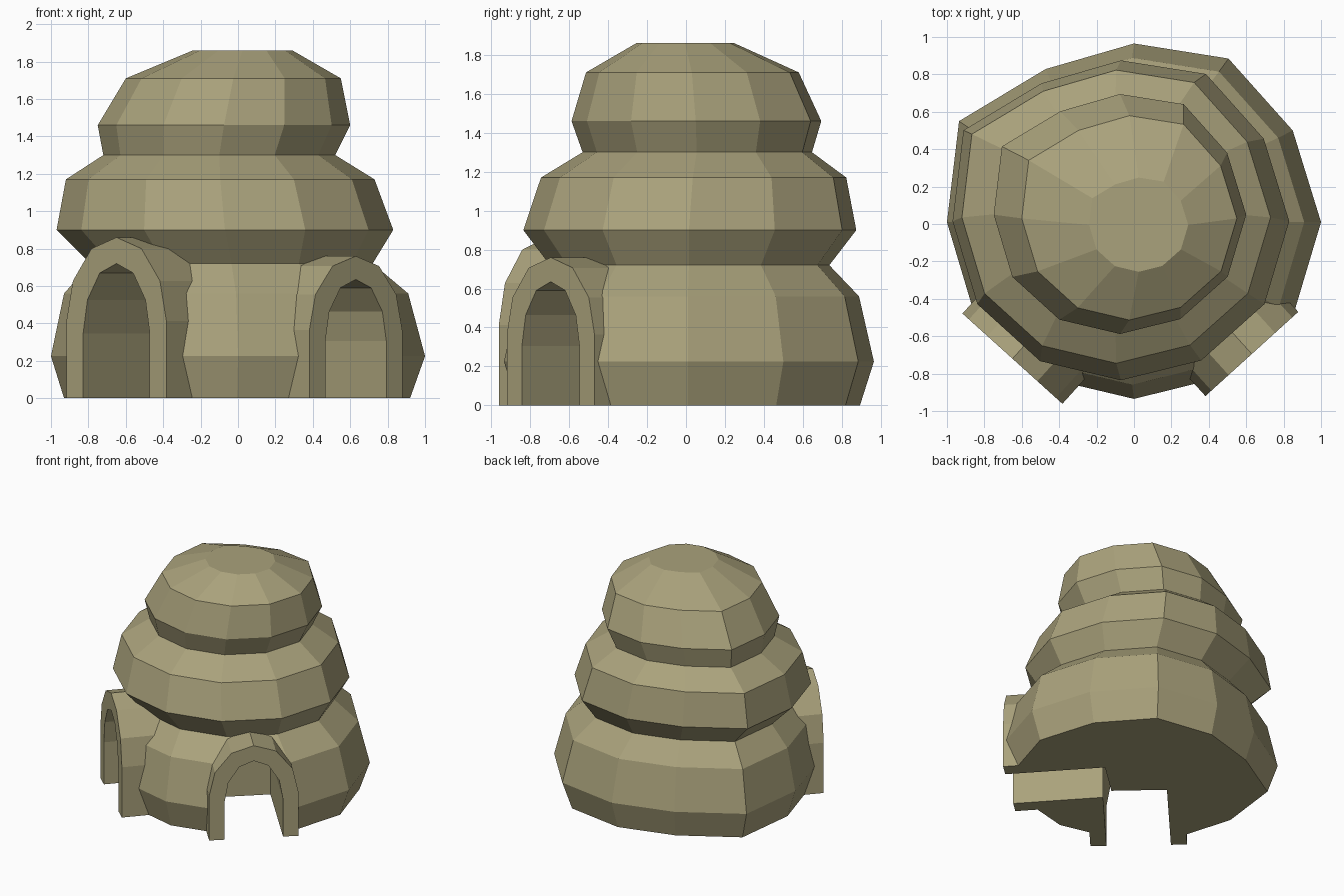
import bpy, bmesh
from math import sin, cos, radians, hypot
from mathutils import Vector

if "Cube" in bpy.data.objects:
    bpy.data.objects.remove(bpy.data.objects["Cube"])

clay = bpy.data.materials.new("clay")
clay.diffuse_color = (0.40, 0.36, 0.20, 1)
clay.use_nodes = True
clay.node_tree.nodes["Principled BSDF"].inputs["Base Color"].default_value = clay.diffuse_color


def make_object(name, bm):
    bmesh.ops.recalc_face_normals(bm, faces=bm.faces)
    mesh = bpy.data.meshes.new(name)
    bm.to_mesh(mesh)
    bm.free()
    obj = bpy.data.objects.new(name, mesh)
    obj.data.materials.append(clay)
    bpy.context.collection.objects.link(obj)
    return obj


def boolean(target, tool, operation):
    mod = target.modifiers.new(operation.lower(), 'BOOLEAN')
    mod.operation = operation
    mod.solver = 'EXACT'
    mod.object = tool
    bpy.context.view_layer.objects.active = target
    bpy.ops.object.modifier_apply(modifier=mod.name)
    bpy.data.objects.remove(tool)


# Stacked, slightly leaning tiers: (height, radius, centre x, centre y)
TIERS = [(0.00, 0.925, -0.005, 0.01), (0.225, 1.0, 0.0, 0.01),
         (0.56, 0.92, -0.01, 0.01), (0.72, 0.755, -0.035, 0.015),
         (0.90, 0.90, -0.07, 0.015), (1.17, 0.825, -0.095, 0.035),
         (1.30, 0.62, -0.10, 0.055), (1.46, 0.675, -0.075, 0.05),
         (1.71, 0.575, -0.025, 0.03), (1.86, 0.265, 0.025, -0.005)]
# Hand-shaped 12-sided outline, one radius factor every 30 degrees
WOBBLE = [1, .98, 1.01, .955, .945, 1.08, 1, .985, .96, .945, .955, .985]


def make_body():
    bm = bmesh.new()
    rings = []
    for z, r, cx, cy in TIERS:
        rings.append([bm.verts.new((cx + r * w * cos(radians(30 * i)),
                                    cy + r * w * sin(radians(30 * i)), z))
                      for i, w in enumerate(WOBBLE)])
    for low, high in zip(rings, rings[1:]):
        for i in range(12):
            j = (i + 1) % 12
            bm.faces.new((low[i], low[j], high[j], high[i]))
    bm.faces.new(rings[0][::-1])
    bm.faces.new(rings[-1])
    return make_object("clay_hut", bm)


# Arched prism running inward from the doorway front
def make_arch(name, centre, half_width, height, front, depth, bottom=0.0):
    out = Vector((centre[0], centre[1], 0)).normalized()
    side = Vector((-out.y, out.x, 0))
    half = [(1, 0.48), (0.87, 0.73), (0.5, 0.93)]
    profile = [(1, bottom / height)] + half + [(0, 1)]
    profile += [(-x, z) for x, z in half[::-1]] + [(-1, bottom / height)]
    bm = bmesh.new()
    start = Vector((centre[0], centre[1], 0)) + out * front
    loops = [[bm.verts.new(start - out * d + side * (x * half_width)
                           + Vector((0, 0, z * height))) for x, z in profile]
             for d in (0, depth + front)]
    n = len(profile)
    for i in range(n):
        j = (i + 1) % n
        bm.faces.new((loops[0][i], loops[0][j], loops[1][j], loops[1][i]))
    bm.faces.new(loops[0])
    bm.faces.new(loops[1][::-1])
    return make_object(name, bm)


# Doorways: front centre, outer and inner half width and height, tunnel depth
DOORS = [((-0.65, -0.72), 0.36, 0.86, 0.24, 0.72, 0.82),
         ((0.63, -0.695), 0.335, 0.76, 0.22, 0.635, 0.75)]

hut = make_body()
for centre, ow, oh, iw, ih, depth in DOORS:
    boolean(hut, make_arch("door_surround", centre, ow, oh, 0, 0.6), 'UNION')
for centre, ow, oh, iw, ih, depth in DOORS:
    cutter = make_arch("door_cutter", centre, iw, ih, 0.1, depth, -0.1)
    cutter.hide_render = True
    boolean(hut, cutter, 'DIFFERENCE')

for poly in hut.data.polygons:
    poly.use_smooth = False
